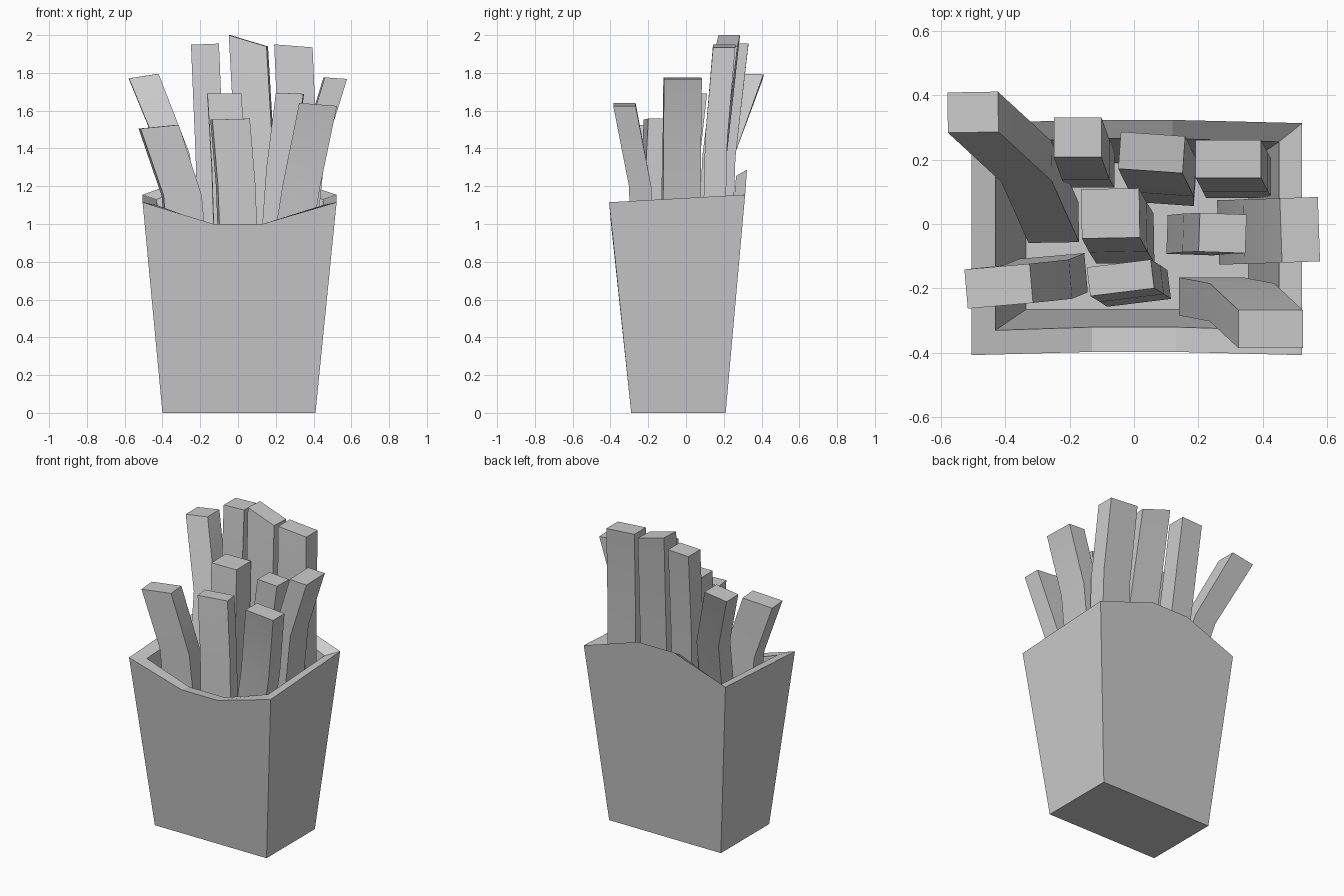
import bpy
from math import cos, sin, radians

if "Cube" in bpy.data.objects:
    bpy.data.objects.remove(bpy.data.objects["Cube"])


def add_mesh(name, verts, faces):
    me = bpy.data.meshes.new(name)
    me.from_pydata(verts, [], faces)
    me.update()
    ob = bpy.data.objects.new(name, me)
    bpy.context.collection.objects.link(ob)
    return ob


def shell_loops(x0, x1, y0, y1, dip, front_z, back_z, back_mid, floor, base):
    """Rim of eight points (dipped front, raised back), then four floor points."""
    fx0, fx1, fy0, fy1 = base
    bow = 0.01
    rim = [(x0, y0, front_z), (-.13, y0 + bow, dip), (.13, y0 + bow, dip), (x1, y0, front_z),
           (x1, y1, back_z), (.12, y1 + bow, back_mid), (-.14, y1 + bow, back_mid), (x0, y1, back_z)]
    return rim + [(fx0, fy0, floor), (fx1, fy0, floor), (fx1, fy1, floor), (fx0, fy1, floor)]


# Carton: outer skin, inner skin and the rim joining them
outer = shell_loops(-.505, .522, -.407, .313, 1.0, 1.115, 1.155, 1.288, 0, (-.40, .41, -.29, .21))
inner = shell_loops(-.43, .45, -.33, .255, .99, 1.10, 1.13, 1.254, .3, (-.335, .355, -.265, .19))
skin = [(8, 9, 3, 2, 1, 0), (9, 10, 4, 3), (10, 11, 7, 6, 5, 4), (11, 8, 0, 7), (11, 10, 9, 8)]
faces = skin + [tuple(i + 12 for i in reversed(f)) for f in skin]
faces += [(i, (i + 1) % 8, (i + 1) % 8 + 12, i + 12) for i in range(8)]
add_mesh("carton", outer + inner, faces)


def fry(name, w, d, top, mid, low, roll=0, slant=0):
    """Bent bar through three rings; the cut end is slanted along x."""
    c, s = cos(radians(roll)), sin(radians(roll))
    verts = []
    for (x, y, z), tilt in ((low, 0), (mid, 0), (top, slant)):
        for u, v in ((-1, -1), (1, -1), (1, 1), (-1, 1)):
            a, b = u * w / 2, v * d / 2
            verts.append((x + a * c - b * s, y + a * s + b * c, z + u * tilt))
    faces = [(3, 2, 1, 0), (8, 9, 10, 11)]
    faces += [(r + i, r + (i + 1) % 4, r + 4 + (i + 1) % 4, r + 4 + i)
              for r in (0, 4) for i in range(4)]
    ob = add_mesh(name, verts, faces)
    bpy.ops.object.select_all(action='DESELECT')
    ob.select_set(True)
    bpy.context.view_layer.objects.active = ob
    bpy.ops.object.shade_smooth_by_angle(angle=radians(40))


# Fries: width, depth, then top, bend and lower centres
fry("fry_back_far_left", .157, .125, (-.5, .347, 1.783), (-.335, .195, 1.37), (-.25, .005, .75), 1, .012)
fry("fry_front_left", .203, .122, (-.42, -.193, 1.515), (-.298, -.18, 1.15), (-.25, -.16, .6), 5, .01)
fry("fry_back_left", .148, .123, (-.175, .269, 1.952), (-.15, .20, 1.35), (-.135, .175, .6), 0, .003)
fry("fry_back_middle", .2, .115, (.055, .222, 1.97), (.09, .15, 1.35), (.09, .12, .6), -4, -.03)
fry("fry_back_right", .203, .118, (.293, .202, 1.943), (.315, .16, 1.45), (.325, .14, .6), 0, -.008)
fry("fry_middle", .18, .153, (-.073, .033, 1.69), (-.05, -.01, 1.3), (-.028, -.045, .6), 1)
fry("fry_front_middle", .2, .09, (-.042, -.167, 1.555), (-.012, -.185, 1.2), (.01, -.2, .6), 7, .003)
fry("fry_middle_right", .145, .12, (.275, -.028, 1.692), (.225, -.03, 1.3), (.175, -.035, .6), -2, -.003)
fry("fry_right", .118, .2, (.515, -.018, 1.772), (.4, -.022, 1.4), (.32, -.024, .6), 2, -.004)
fry("fry_front_right", .2, .118, (.424, -.326, 1.633), (.335, -.243, 1.2), (.24, -.225, .6), 0, -.008)
